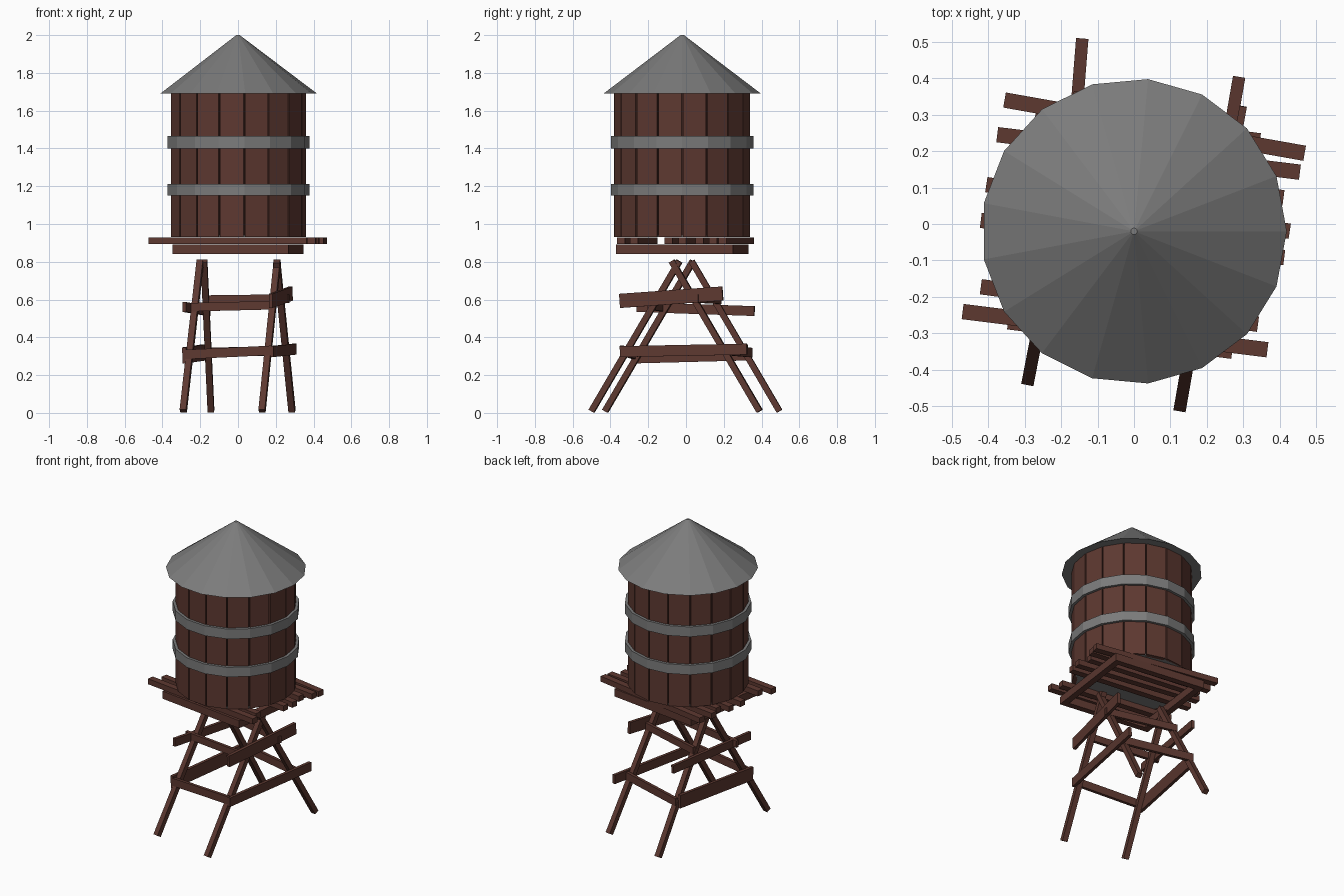
import bpy, bmesh, math
from mathutils import Vector, Matrix

if "Cube" in bpy.data.objects:
    bpy.data.objects.remove(bpy.data.objects["Cube"])

CY = -0.02      # tank centre in y
N = 17          # sides of the tank
STEP = 2 * math.pi / N


def material(name, col):
    m = bpy.data.materials.new(name)
    m.diffuse_color = (*col, 1)
    m.use_nodes = True
    m.node_tree.nodes["Principled BSDF"].inputs["Base Color"].default_value = m.diffuse_color
    return m


WOOD = material("wood", (0.11, 0.04, 0.03))
DARK = material("dark_wood", (0.04, 0.015, 0.012))
METAL = material("metal", (0.2, 0.2, 0.2))


def finish(name, bm, mat):
    bmesh.ops.recalc_face_normals(bm, faces=bm.faces)
    me = bpy.data.meshes.new(name)
    bm.to_mesh(me)
    bm.free()
    me.materials.append(mat)
    ob = bpy.data.objects.new(name, me)
    bpy.context.collection.objects.link(ob)
    return ob


def cone(name, r1, r2, z0, z1, mat):
    bm = bmesh.new()
    rings = [[bm.verts.new((r * math.cos(i * STEP), CY + r * math.sin(i * STEP), z))
              for i in range(N)] for r, z in ((r1, z0), (r2, z1))]
    for i in range(N):
        j = (i + 1) % N
        bm.faces.new((rings[0][i], rings[0][j], rings[1][j], rings[1][i]))
    bm.faces.new(rings[0])
    bm.faces.new(rings[1])
    return finish(name, bm, mat)


def hoop(name, r_in, r_out, z0, z1):
    bm = bmesh.new()
    profile = ((r_in, z0), (r_out, z0), (r_out, z1), (r_in, z1))
    rings = [[bm.verts.new((r * math.cos(i * STEP), CY + r * math.sin(i * STEP), z))
              for r, z in profile] for i in range(N)]
    for i in range(N):
        a, b = rings[i], rings[(i + 1) % N]
        for k in range(4):
            m = (k + 1) % 4
            bm.faces.new((a[k], b[k], b[m], a[m]))
    return finish(name, bm, METAL)


def beam(name, p, q, width, height, mat=WOOD):
    """Box running from p to q, its height kept as upright as possible."""
    p, q = Vector(p), Vector(q)
    d = (q - p).normalized()
    side = Vector((0, 0, 1)).cross(d)
    side = side.normalized() if side.length > 1e-4 else Vector((0, 1, 0))
    rot = Matrix((d, side, d.cross(side))).transposed().to_4x4()
    bm = bmesh.new()
    bmesh.ops.create_cube(bm, size=1)
    bmesh.ops.scale(bm, vec=((q - p).length, width, height), verts=bm.verts)
    bmesh.ops.transform(bm, matrix=Matrix.Translation((p + q) / 2) @ rot, verts=bm.verts)
    return finish(name, bm, mat)


# Tank: dark core, grey floor, separate staves, two hoops, conical roof
cone("tank_core", 0.345, 0.345, 0.935, 1.69, DARK)
cone("tank_floor", 0.35, 0.35, 0.93, 0.94, METAL)
for i in range(N):
    a, b = i * STEP, (i + 1) * STEP
    pa = Vector((math.cos(a), math.sin(a), 0))
    pb = Vector((math.cos(b), math.sin(b), 0))
    bm = bmesh.new()
    corners = []
    for r in (0.362, 0.335):
        u, v = pa * r, pb * r
        g = (v - u).normalized() * 0.004
        corners += [u + g, v - g] if r > 0.35 else [v - g, u + g]
    base = bm.faces.new([bm.verts.new(c + Vector((0, CY, 0.93))) for c in corners])
    ext = bmesh.ops.extrude_face_region(bm, geom=[base], use_keep_orig=True)
    bmesh.ops.translate(bm, vec=(0, 0, 0.76),
                        verts=[e for e in ext["geom"] if isinstance(e, bmesh.types.BMVert)])
    finish(f"stave_{i}", bm, WOOD)
hoop("lower_hoop", 0.355, 0.379, 1.15, 1.213)
hoop("upper_hoop", 0.355, 0.379, 1.40, 1.465)
cone("roof", 0.419, 0.009, 1.69, 2.0, METAL)

# Platform planks: left end and right end in plan
PLANKS = [((-0.355, 0.340), (0.468, 0.194)), ((-0.375, 0.245), (0.455, 0.142)),
          ((-0.355, 0.170), (0.410, 0.072)), ((-0.405, 0.108), (0.427, -0.020)),
          ((-0.420, 0.010), (0.412, -0.092)), ((-0.420, -0.172), (0.340, -0.275)),
          ((-0.470, -0.240), (0.366, -0.345))]
for i, (l, r) in enumerate(PLANKS):
    beam(f"platform_plank_{i}", (*l, 0.911), (*r, 0.911), 0.042, 0.036)

# Square frame under the planks, turned slightly
turn = Matrix.Translation((0, CY, 0.867)) @ Matrix.Rotation(math.radians(-7.5), 4, 'Z')
for s in (-1, 1):
    beam("frame_beam_side", turn @ Vector((s * 0.29, -0.312, 0)),
         turn @ Vector((s * 0.29, 0.312, 0)), 0.04, 0.05)
    beam("frame_beam_cross", turn @ Vector((-0.27, s * 0.292, 0)),
         turn @ Vector((0.27, s * 0.292, 0)), 0.04, 0.05)

# Splayed legs: foot and top
LEGS = {"back_left": ((-0.143, 0.495), (-0.180, 0.030)),
        "back_right": ((0.286, 0.390), (0.205, -0.075)),
        "front_left": ((-0.290, -0.428), (-0.200, 0.037)),
        "front_right": ((0.127, -0.500), (0.208, -0.035))}
for n, (foot, top) in LEGS.items():
    beam(n + "_leg", (*foot, 0.009), (*top, 0.803), 0.034, 0.032)


def leg_at(n, z):
    f, t = (Vector((*c, h)) for c, h in zip(LEGS[n], (0.009, 0.803)))
    return f.lerp(t, (z - 0.009) / 0.794)


def brace(name, a, b, z0, z1, over_a, over_b, height):
    """Board nailed outside two legs, running past each by over_a and over_b."""
    p, q = leg_at(a, z0), leg_at(b, z1)
    d = (q - p).normalized()
    out = Vector((d.y, -d.x, 0)).normalized() * 0.024
    if out.dot((p + q) / 2) < 0:
        out = -out
    beam(name, p - d * over_a + out, q + d * over_b + out, 0.02, height)


FL, FR, BL, BR = "front_left", "front_right", "back_left", "back_right"
brace("front_lower_brace", FL, FR, 0.31, 0.33, 0.02, 0.02, 0.05)
brace("front_upper_brace", FL, FR, 0.56, 0.57, 0.06, 0.00, 0.045)
brace("back_lower_brace", BL, BR, 0.32, 0.33, 0.02, 0.02, 0.05)
brace("back_upper_brace", BL, BR, 0.60, 0.605, 0.02, 0.04, 0.045)
brace("right_lower_brace", FR, BR, 0.325, 0.335, 0.03, 0.13, 0.058)
brace("right_upper_brace", FR, BR, 0.607, 0.62, 0.20, 0.17, 0.075)
brace("left_lower_brace", FL, BL, 0.305, 0.32, 0.03, 0.01, 0.085)
brace("left_upper_brace", FL, BL, 0.555, 0.545, 0.16, 0.18, 0.052)
